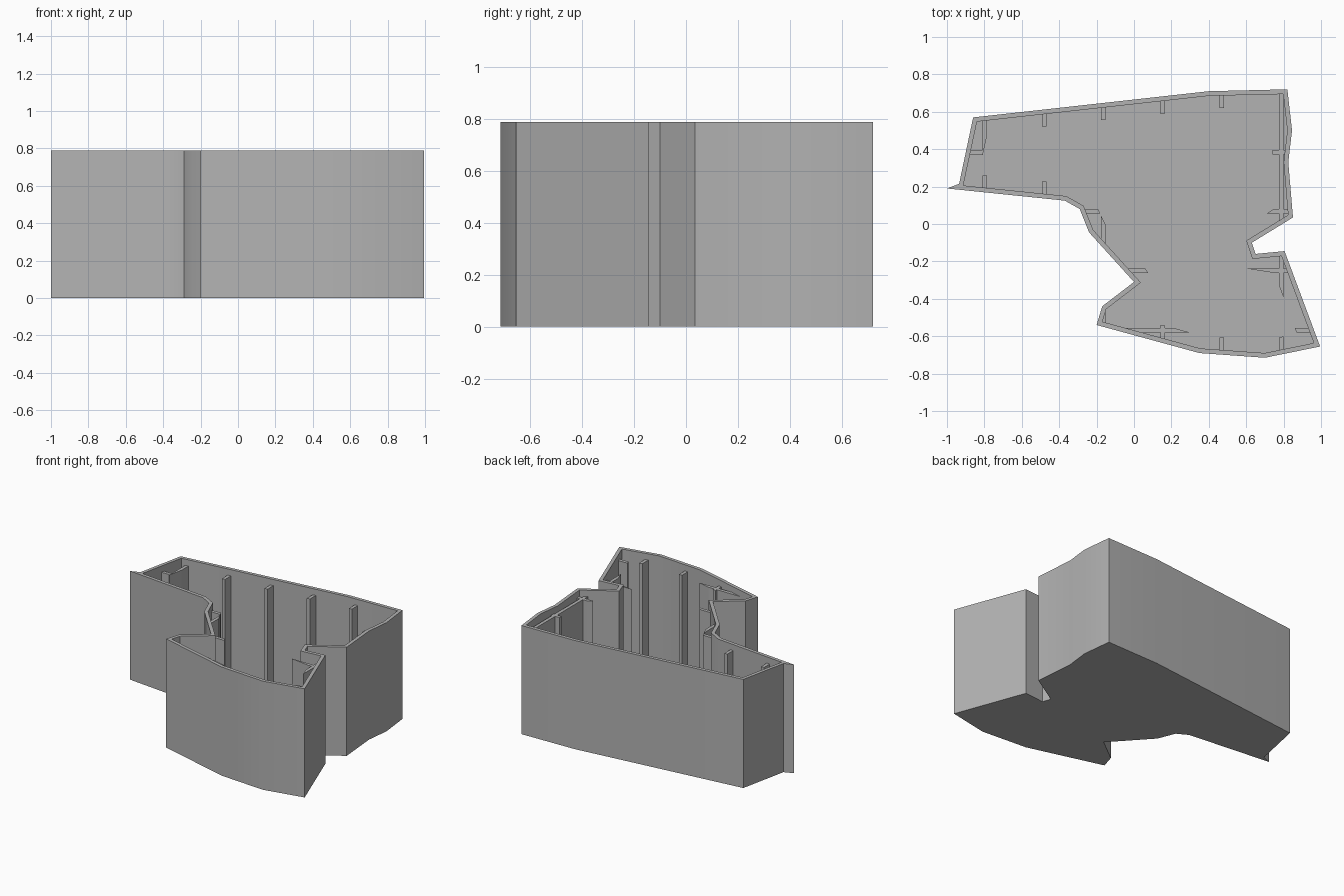
import bpy
import bmesh
from mathutils import Vector
from mathutils.geometry import intersect_point_line, intersect_line_line_2d

HEIGHT, FLOOR, WALL = 0.79, 0.025, 0.025
RIB_TOP, RIB_REACH, RIB_HALF = 0.745, 0.093, 0.012
SPACING = 0.317

# Plan outline, counter-clockwise from the pointed left tip
OUTLINE = [Vector(p) for p in (
    (-1, .19), (-.37, .125), (-.29, .08), (-.24, -.045), (0, -.31),
    (-.17, -.44), (-.2, -.54), (.35, -.69), (.7, -.715), (.995, -.655),
    (.805, -.145), (.65, -.16), (.63, -.1), (.85, .035), (.825, .33),
    (.845, .5), (.82, .72), (.4, .71), (-.86, .57), (-.935, .215))]
# The cavity ignores the tip and turns a plain corner there
CORE = [Vector((-.943, .184))] + OUTLINE[1:-1]

if "Cube" in bpy.data.objects:
    bpy.data.objects.remove(bpy.data.objects["Cube"])

grey = bpy.data.materials.new("plain grey")
grey.use_nodes = True
colour = (0.45, 0.45, 0.45, 1)
grey.diffuse_color = colour
grey.node_tree.nodes["Principled BSDF"].inputs["Base Color"].default_value = colour


def finish(bm, name):
    bmesh.ops.recalc_face_normals(bm, faces=bm.faces)
    mesh = bpy.data.meshes.new(name)
    bm.to_mesh(mesh)
    bm.free()
    mesh.materials.append(grey)
    obj = bpy.data.objects.new(name, mesh)
    bpy.context.collection.objects.link(obj)
    return obj


def inset(ring, width):
    """Move every side of a closed ring inwards with mitred corners."""
    result = []
    for i, p in enumerate(ring):
        a = (p - ring[i - 1]).normalized()
        b = (ring[(i + 1) % len(ring)] - p).normalized()
        na, nb = Vector((-a.y, a.x)), Vector((-b.y, b.x))
        result.append(p + (na + nb) * width / (1 + na.dot(nb)))
    return result


def add_ring(bm, ring, z):
    return [bm.verts.new((p.x, p.y, z)) for p in ring]


def add_sides(bm, low, high):
    for i in range(len(low)):
        bm.faces.new((low[i - 1], low[i], high[i], high[i - 1]))


# Open tray: outer wall, rim, inner wall and floor
bm = bmesh.new()
cavity = inset(CORE, WALL)
base, top = add_ring(bm, OUTLINE, 0), add_ring(bm, OUTLINE, HEIGHT)
floor, lip = add_ring(bm, cavity, FLOOR), add_ring(bm, cavity, HEIGHT)
add_sides(bm, base, top)
add_sides(bm, floor, lip)
bm.faces.new(base)
bm.faces.new(floor)
for i in range(len(lip) - 1):
    bm.faces.new((top[i], top[i + 1], lip[i + 1], lip[i]))
bm.faces.new((top[-2], top[-1], top[0], lip[0], lip[-1]))
tray = finish(bm, "tray_shell")
bpy.ops.object.select_all(action='DESELECT')
tray.select_set(True)
bpy.context.view_layer.objects.active = tray
bpy.ops.object.shade_smooth_by_angle()


def near_wall(p):
    """True inside the tray and no further from a wall than a rib reaches."""
    inside, nearest = False, 9
    for i, b in enumerate(CORE):
        a = CORE[i - 1]
        t = max(0, min(1, intersect_point_line(p, a, b)[1]))
        nearest = min(nearest, (p - a.lerp(b, t)).length)
        if (a.y > p.y) != (b.y > p.y):
            if p.x < a.x + (p.y - a.y) / (b.y - a.y) * (b.x - a.x):
                inside = not inside
    return inside and WALL / 2 < nearest < RIB_REACH


def place(along_x, line, t):
    return Vector((t, line)) if along_x else Vector((line, t))


def runs(along_x, line):
    """Stretches of a grid line that lie close to a wall."""
    found, start, step = [], None, 0.004
    for i in range(-250, 251):
        t = i * step
        hit = near_wall(place(along_x, line, t))
        if hit and start is None:
            start = t
        elif not hit and start is not None:
            if t - start > 2 * step:
                found.append((start, t - step))
            start = None
    return found


# Stiffening ribs: a square grid kept only beside the walls
bm = bmesh.new()
for along_x, first, count in ((False, -.798, 6), (True, -.567, 5)):
    for k in range(count):
        line = first + k * SPACING
        lower, upper = line - RIB_HALF, line + RIB_HALF
        others = runs(along_x, upper)
        for a, b in runs(along_x, lower):
            for c, d in others:
                if min(b, d) > max(a, c):
                    plan = [place(along_x, lower, a), place(along_x, lower, b),
                            place(along_x, upper, d), place(along_x, upper, c)]
                    low = add_ring(bm, plan, FLOOR / 2)
                    high = add_ring(bm, plan, RIB_TOP)
                    add_sides(bm, low, high)
                    bm.faces.new(low)
                    bm.faces.new(high)
finish(bm, "wall_ribs")
